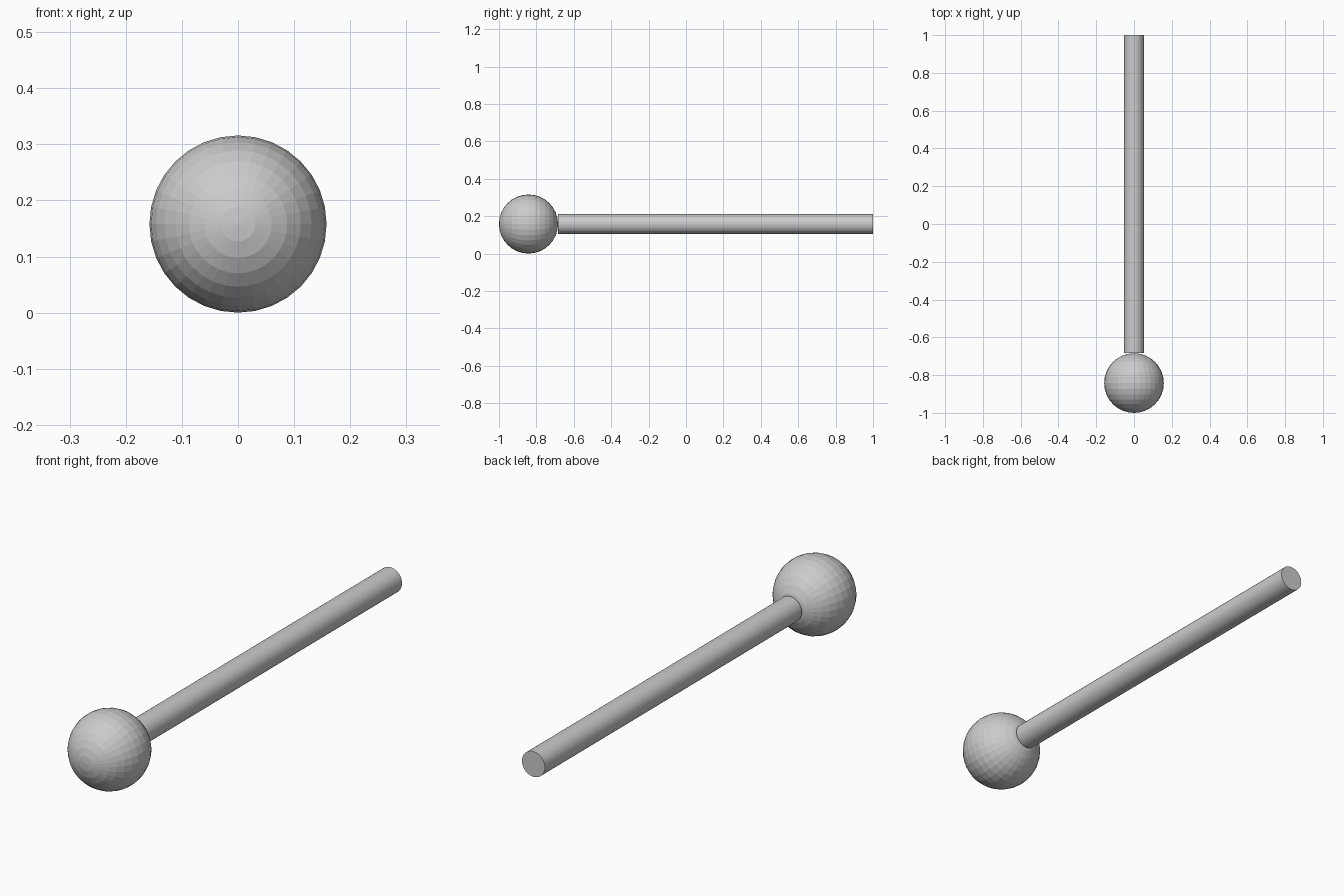
import bpy
from math import radians

if "Cube" in bpy.data.objects:
    bpy.data.objects.remove(bpy.data.objects["Cube"])

U = 2 / 38                 # base unit: ball radius 3, rod radius 1, rod length 32
BALL_R, ROD_R, ROD_L = 3 * U, U, 32 * U
LIE_DOWN = (radians(90), 0, 0)


def apply_rotation(name):
    obj = bpy.context.object
    obj.name = obj.data.name = name
    bpy.ops.object.transform_apply(location=False, rotation=True, scale=False)
    return obj


# Ball head at the front, poles along y
bpy.ops.mesh.primitive_uv_sphere_add(segments=32, ring_count=16, radius=BALL_R,
                                     location=(0, -1 + BALL_R, BALL_R), rotation=LIE_DOWN)
apply_rotation("ball_head")

# Rod touching the ball and running to the back
bpy.ops.mesh.primitive_cylinder_add(vertices=32, radius=ROD_R, depth=ROD_L,
                                    location=(0, 1 - ROD_L / 2, BALL_R), rotation=LIE_DOWN)
apply_rotation("rod")
